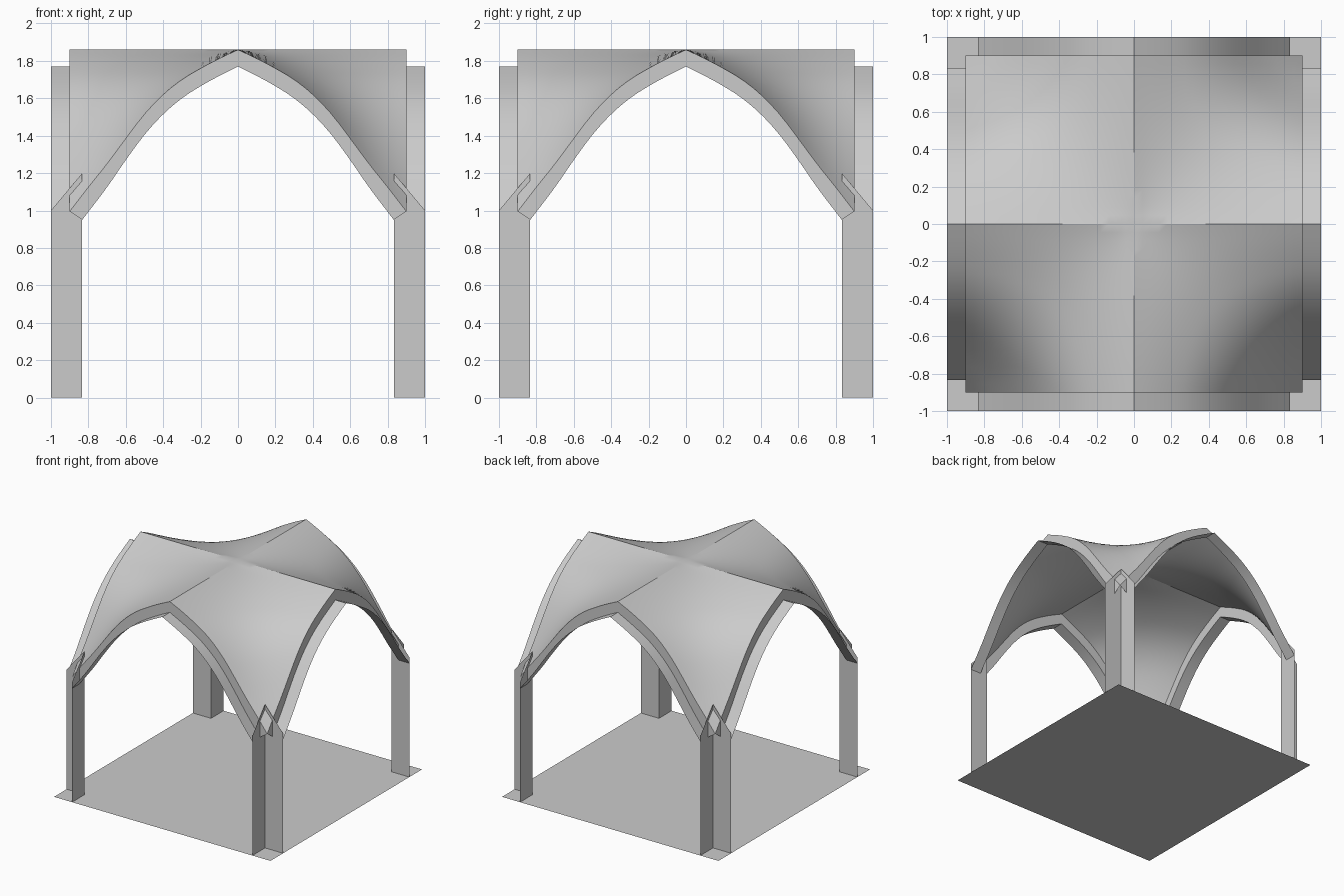
import bpy, bmesh, math
from mathutils import Matrix

cube = bpy.data.objects.get("Cube")
if cube:
    bpy.data.objects.remove(cube, do_unlink=True)

stone = bpy.data.materials.new("pale_grey_stone")
stone.use_nodes = True
COLOUR = (0.6, 0.6, 0.6, 1)
stone.diffuse_color = COLOUR
stone.node_tree.nodes["Principled BSDF"].inputs["Base Color"].default_value = COLOUR

# Half profiles of the pointed arch: (distance from centre, height)
INNER = [(0, 1.77), (0.1, 1.72), (0.2, 1.665), (0.3, 1.60), (0.4, 1.515),
         (0.5, 1.405), (0.6, 1.27), (0.7, 1.125), (0.833, 0.95)]
OUTER = [(0, 1.86), (0.1, 1.813), (0.2, 1.76), (0.3, 1.70), (0.4, 1.62),
         (0.5, 1.515), (0.6, 1.385), (0.7, 1.25), (0.8, 1.125), (0.9, 0.995)]
RIB = 0.9       # plane of the arch rib
PIER = 0.833    # inner planes of the corner piers
STEPS = 20


def height(profile, x):
    """Smoothly interpolated profile height at distance x."""
    i = 0
    while i < len(profile) - 2 and x > profile[i + 1][0]:
        i += 1

    def slope(k):
        a, b = profile[max(k - 1, 0)], profile[min(k + 1, len(profile) - 1)]
        return (b[1] - a[1]) / (b[0] - a[0])
    (x0, z0), (x1, z1) = profile[i], profile[i + 1]
    d = x1 - x0
    t = min(max((x - x0) / d, 0), 1)
    return ((2*t**3 - 3*t**2 + 1) * z0 + (t**3 - 2*t**2 + t) * d * slope(i)
            + (3*t**2 - 2*t**3) * z1 + (t**3 - t**2) * d * slope(i + 1))


def sheet(bm, rows):
    """Skin a grid of points."""
    grid = [[bm.verts.new(p) for p in row] for row in rows]
    for a, b in zip(grid, grid[1:]):
        for i in range(len(a) - 1):
            bm.faces.new((a[i], a[i + 1], b[i + 1], b[i]))


def turn_four(bm):
    """Repeat the mesh at quarter turns around z."""
    geom = bm.faces[:] + bm.edges[:] + bm.verts[:]
    for k in range(1, 4):
        new = bmesh.ops.duplicate(bm, geom=geom)["geom"]
        verts = [v for v in new if isinstance(v, bmesh.types.BMVert)]
        bmesh.ops.rotate(bm, verts=verts, cent=(0, 0, 0),
                         matrix=Matrix.Rotation(k * math.pi / 2, 3, 'Z'))


def finish(name, bm, smooth=None):
    bmesh.ops.remove_doubles(bm, verts=bm.verts[:], dist=1e-4)
    mesh = bpy.data.meshes.new(name)
    bm.to_mesh(mesh)
    bm.free()
    mesh.materials.append(stone)
    obj = bpy.data.objects.new(name, mesh)
    bpy.context.collection.objects.link(obj)
    if smooth:
        bpy.ops.object.select_all(action='DESELECT')
        obj.select_set(True)
        bpy.context.view_layer.objects.active = obj
        bpy.ops.object.shade_smooth_by_angle(angle=math.radians(smooth))
    return obj


# Floor slab
bm = bmesh.new()
sheet(bm, [[(-1, -1, 0), (1, -1, 0)], [(-1, 1, 0), (1, 1, 0)]])
finish("floor", bm)

# Corner piers: two upright panels each, with slanted tops meeting in a spike
bm = bmesh.new()
sheet(bm, [[(PIER, -1, 0), (PIER, -PIER, 0), (1, -PIER, 0)],
           [(PIER, -1, 1.0), (PIER, -PIER, 1.2), (1, -PIER, 1.0)]])
turn_four(bm)
finish("corner_piers", bm)

# Arches: a soffit strip and an upright rib face on every side
bm = bmesh.new()
params = [i / STEPS for i in range(-STEPS, STEPS + 1)]
low = [(PIER * t, height(INNER, PIER * abs(t))) for t in params]
high = [(RIB * t, height(OUTER, RIB * abs(t))) for t in params]
sheet(bm, [[(x, -1, z) for x, z in low],
           [(x, -RIB, z) for x, z in low]])
sheet(bm, [[(x, -RIB, z) for x, z in low],
           [(x, -RIB, z) for x, z in high]])
turn_four(bm)
finish("arch_ribs", bm, 25)


# Vault: level ridges along both axes, sagging smoothly to the four corners
def vault_height(u, v):
    u, v = abs(u), abs(v)
    if u * v == 0:
        return height(OUTER, 0)
    w = 0.5 * u * v * (1 + 1 / (u + v - u * v))
    return height(OUTER, RIB * w)


bm = bmesh.new()
sheet(bm, [[(RIB * u, RIB * v, vault_height(u, v)) for u in params] for v in params])
finish("vault", bm, 25)
